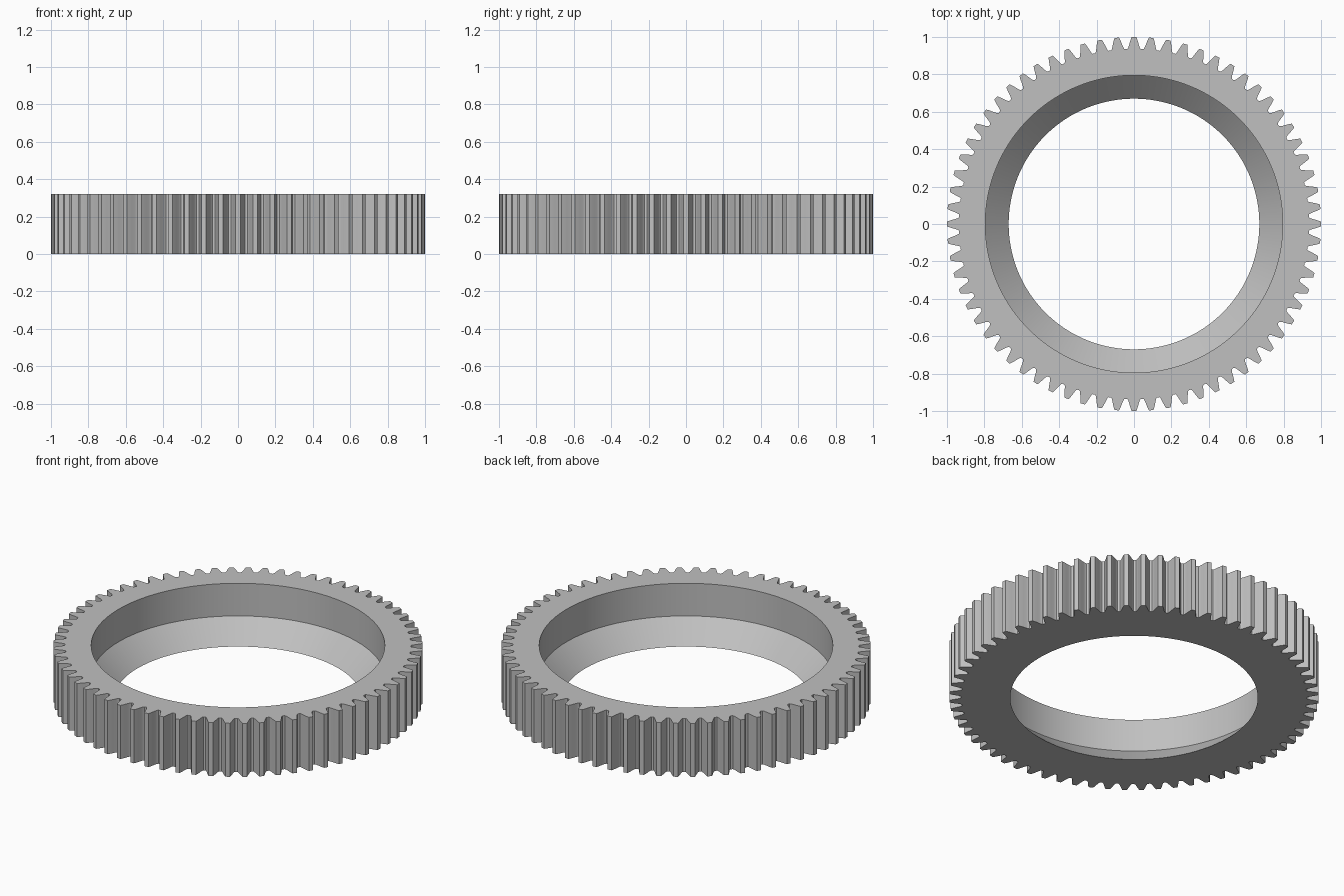
import bpy
import bmesh
from math import cos, sin, pi, radians

cube = bpy.data.objects.get("Cube")
if cube:
    bpy.data.objects.remove(cube, do_unlink=True)

TEETH = 68
HEIGHT = 0.32
BORE_TOP = 0.795      # straight part of the bore
BORE_BOTTOM = 0.67    # narrow end of the tapered seat
SEAT_HEIGHT = 0.125

# Half of one tooth, root to tip: (radius, half angle)
FLANK = [(0.936, 0.039), (0.941, 0.0345), (0.952, 0.0295),
         (0.97, 0.0235), (0.985, 0.0183), (1.0, 0.0122)]

# Whole toothed outline: rising flank, then its mirror, for every tooth
tooth = [(r, -a) for r, a in FLANK] + [(r, a) for r, a in reversed(FLANK)]
outline = [(r, a + 2 * pi * i / TEETH) for i in range(TEETH) for r, a in tooth]

bm = bmesh.new()


def ring(z, radius=None):
    """Closed loop of vertices, toothed unless a radius is given."""
    return [bm.verts.new(((radius or r) * cos(a), (radius or r) * sin(a), z))
            for r, a in outline]


# Cross-section loops, walked around the gear body
loops = [ring(0), ring(HEIGHT), ring(HEIGHT, BORE_TOP),
         ring(SEAT_HEIGHT, BORE_TOP), ring(0, BORE_BOTTOM)]
count = len(outline)
for k, lower in enumerate(loops):
    upper = loops[(k + 1) % len(loops)]
    for i in range(count):
        j = (i + 1) % count
        bm.faces.new((lower[i], lower[j], upper[j], upper[i]))
bmesh.ops.recalc_face_normals(bm, faces=bm.faces)

mesh = bpy.data.meshes.new("ring_gear")
bm.to_mesh(mesh)
bm.free()
gear = bpy.data.objects.new("ring_gear", mesh)
bpy.context.collection.objects.link(gear)

# Plain grey finish
grey = bpy.data.materials.new("light_grey")
grey.use_nodes = True
colour = (0.53, 0.53, 0.53, 1)
grey.diffuse_color = colour
grey.node_tree.nodes["Principled BSDF"].inputs["Base Color"].default_value = colour
mesh.materials.append(grey)

# Smooth bore and flanks, crisp edges
bpy.ops.object.select_all(action="DESELECT")
gear.select_set(True)
bpy.context.view_layer.objects.active = gear
bpy.ops.object.shade_smooth_by_angle(angle=radians(25))
